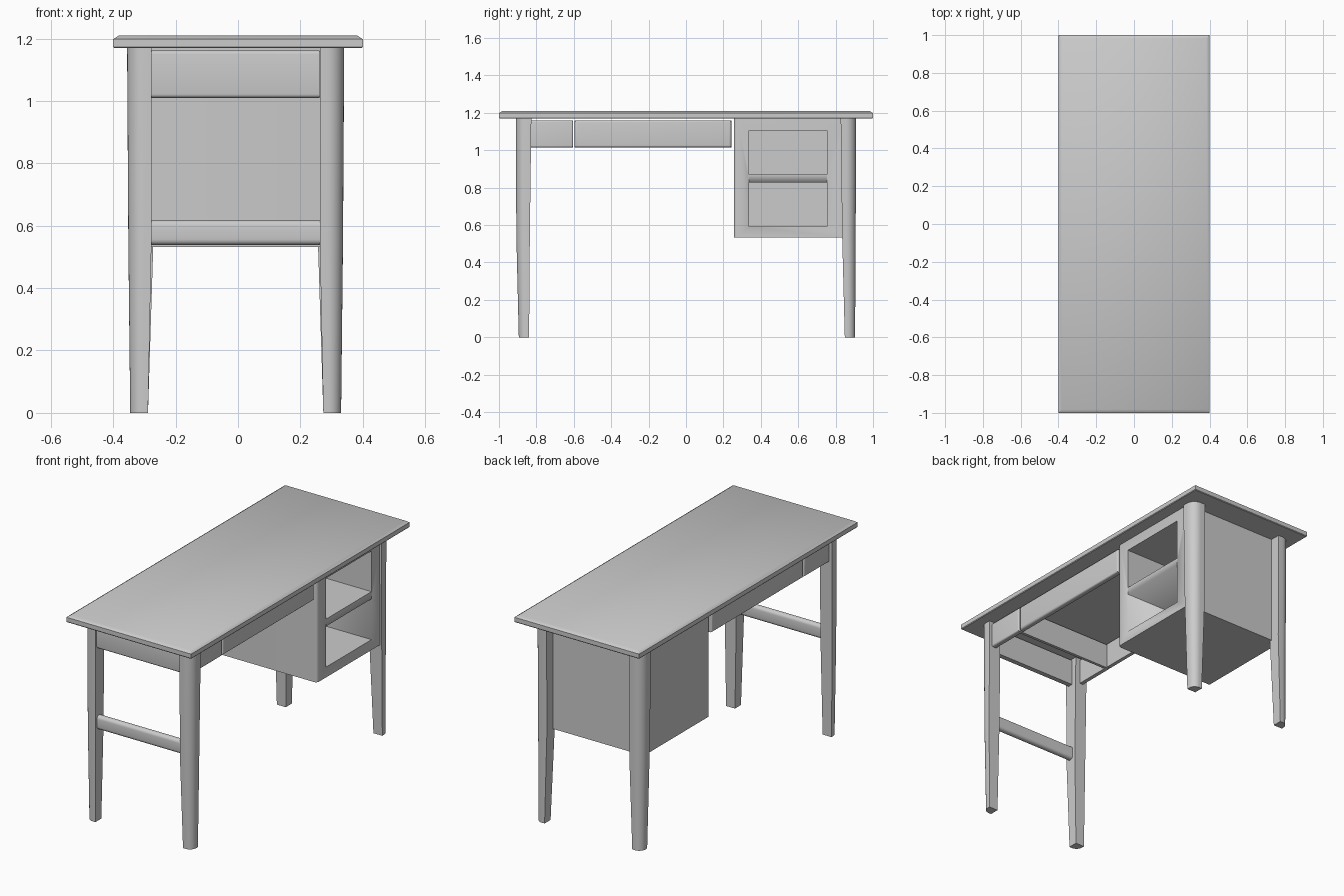
import bpy, bmesh, math

if "Cube" in bpy.data.objects:
    bpy.data.objects.remove(bpy.data.objects["Cube"])

CX = -0.0075          # the frame sits slightly left of the top's centre


def finish(name, bm, smooth=True):
    bmesh.ops.recalc_face_normals(bm, faces=bm.faces)
    me = bpy.data.meshes.new(name)
    bm.to_mesh(me)
    bm.free()
    ob = bpy.data.objects.new(name, me)
    bpy.context.collection.objects.link(ob)
    if smooth:
        bpy.context.view_layer.objects.active = ob
        for o in bpy.context.selected_objects:
            o.select_set(False)
        ob.select_set(True)
        bpy.ops.object.shade_smooth_by_angle(angle=math.radians(35))
    return ob


def loft(name, rings):
    """Skin a stack of equal-length point rings and cap both ends."""
    bm = bmesh.new()
    vs = [[bm.verts.new(p) for p in r] for r in rings]
    n = len(vs[0])
    for a, b in zip(vs, vs[1:]):
        for i in range(n):
            j = (i + 1) % n
            bm.faces.new((a[i], a[j], b[j], b[i]))
    bm.faces.new(vs[0])
    bm.faces.new(vs[-1])
    return finish(name, bm)


def box(name, x, y, z, pick=None, r=0.0, seg=4):
    """Box from ranges; bevel the edges chosen by pick(edge midpoint, edge direction)."""
    bm = bmesh.new()
    bmesh.ops.create_cube(bm, size=1)
    for v in bm.verts:
        v.co = [(lo + hi) / 2 + c * (hi - lo) for c, (lo, hi) in zip(v.co, (x, y, z))]
    if r:
        edges = [e for e in bm.edges if pick((e.verts[0].co + e.verts[1].co) / 2,
                                             (e.verts[1].co - e.verts[0].co).normalized())]
        bmesh.ops.bevel(bm, geom=edges, offset=r, segments=seg, profile=0.5, affect='EDGES')
    return finish(name, bm)


# Table top with a chamfered rim
loft("table_top", [[(sx * (0.4 - i), sy * (1 - i), z)
                    for sx, sy in ((-1, -1), (1, -1), (1, 1), (-1, 1))]
                   for z, i in ((1.169, 0.003), (1.173, 0), (1.198, 0), (1.21, 0.018))])


# Tapered legs: square inside, large rounding on the outer corner
def leg(name, sx, sy):
    dy = 0.005 if sy > 0 else -0.005
    rings = []
    for z, xi, xo, yi, yo, r in ((0, 0.281, 0.338, 0.844 + dy, 0.899 + dy, 0.040),
                                 (0.54, 0.264 if sy > 0 else 0.270, 0.344, 0.835, 0.907, 0.050),
                                 (1.17, 0.264 if sy > 0 else 0.270, 0.348, 0.827, 0.910, 0.055)):
        pts = [(xi, yi), (xo, yi)]
        pts += [(xo - r + r * math.cos(k * math.pi / 16), yo - r + r * math.sin(k * math.pi / 16))
                for k in range(9)]
        pts.append((xi, yo))
        rings.append([(CX + sx * px, sy * py, z) for px, py in pts])
    loft(name, rings)


for sx, side in ((-1, "left"), (1, "right")):
    for sy, end in ((-1, "front"), (1, "back")):
        leg(f"{end}_{side}_leg", sx, sy)

# Front apron and lower rail with softened outer edges
box("front_apron", (-0.279, 0.262), (-0.897, -0.86), (1.01, 1.162),
    lambda m, d: abs(d.x) > 0.9 and m.y < -0.88, 0.012)
box("front_rail", (-0.285, 0.27), (-0.895, -0.855), (0.538, 0.618),
    lambda m, d: abs(d.x) > 0.9, 0.018)

# Side aprons: a short piece and a long drawer front on each side
for sx, side in ((-1, "left"), (1, "right")):
    x = sorted((CX + sx * 0.30, CX + sx * 0.329))
    outer = lambda m, d: (m.x - CX) * sx > 0.32
    box(f"{side}_short_apron", x, (-0.84, -0.603), (1.015, 1.16), outer, 0.01)
    box(f"{side}_long_apron", x, (-0.595, 0.242), (1.015, 1.16), outer, 0.012)

# Cross board under the top
box("cross_board", (CX - 0.31, CX + 0.31), (-0.62, -0.603), (1.015, 1.16))

# Cabinet with two open compartments on the right side
cabinet = box("cabinet", (-0.325, 0.327), (0.256, 0.85), (0.532, 1.17),
              lambda m, d: abs(d.z) > 0.9 and m.x > 0 and m.y < 0.3, 0.018)
for i, z in enumerate(((0.592, 0.828), (0.87, 1.106))):
    cut = box(f"compartment_cutter_{i}", (-0.27, 0.5), (0.337, 0.755), z)
    cut.hide_render = True
    cut.hide_set(True)
    mod = cabinet.modifiers.new(f"compartment_{i}", 'BOOLEAN')
    mod.operation = 'DIFFERENCE'
    mod.solver = 'EXACT'
    mod.object = cut
